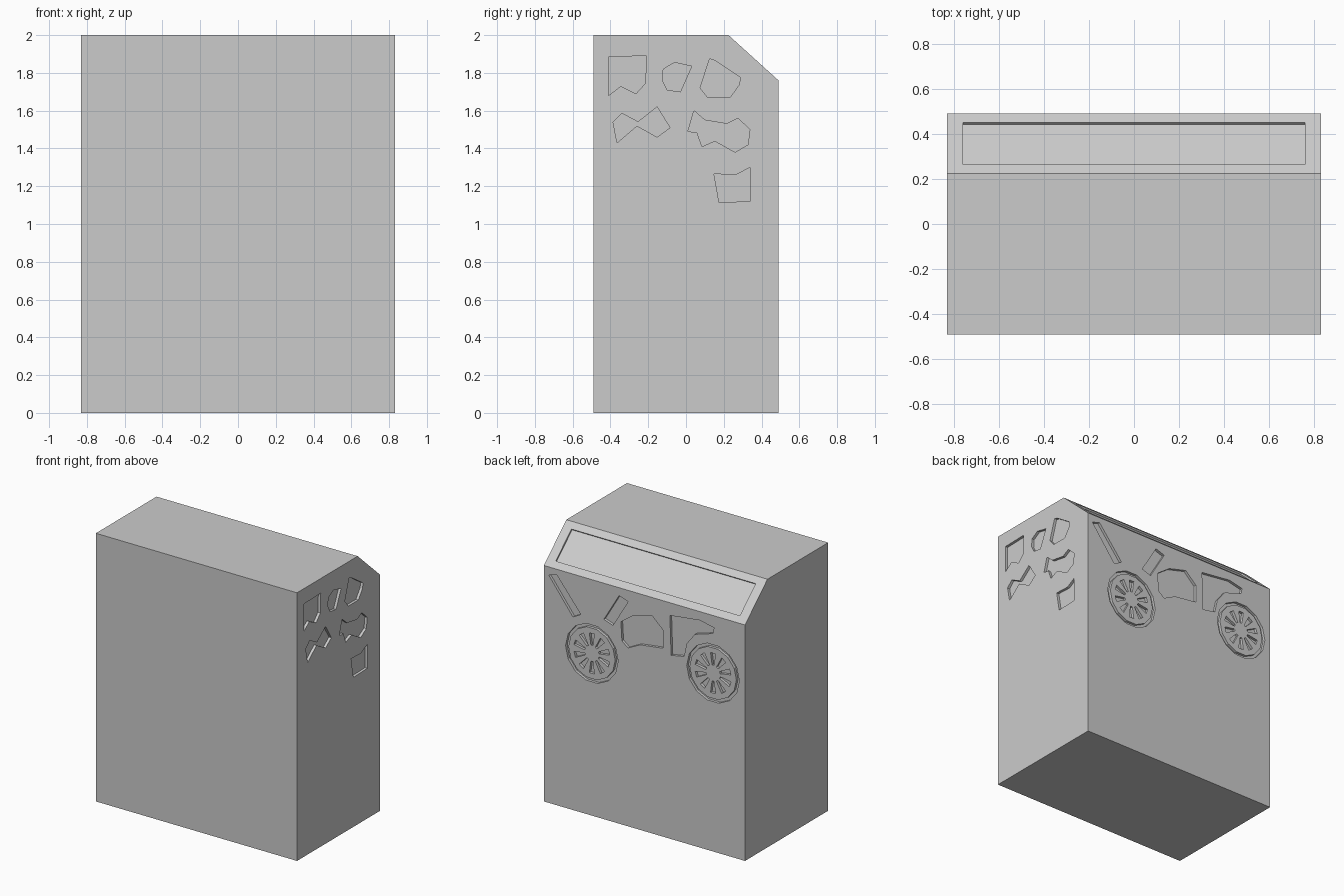
import bpy, bmesh, math
from mathutils import Vector

if "Cube" in bpy.data.objects:
    bpy.data.objects.remove(bpy.data.objects["Cube"])

DEPTH = 0.02
OUT = 0.02


def new_object(name, bm):
    bmesh.ops.recalc_face_normals(bm, faces=bm.faces[:])
    mesh = bpy.data.meshes.new(name)
    bm.to_mesh(mesh)
    bm.free()
    ob = bpy.data.objects.new(name, mesh)
    bpy.context.collection.objects.link(ob)
    return ob


def add_prism(bm, points, direction):
    face = bm.faces.new([bm.verts.new(p) for p in points])
    ext = bmesh.ops.extrude_face_region(bm, geom=[face], use_keep_orig=True)
    verts = [g for g in ext["geom"] if isinstance(g, bmesh.types.BMVert)]
    bmesh.ops.translate(bm, verts=verts, vec=direction)


# Cabinet body: side profile swept across the width
body_bm = bmesh.new()
profile = [(-0.49, 0), (0.49, 0), (0.49, 1.76), (0.225, 2), (-0.49, 2)]
add_prism(body_bm, [(-0.83, y, z) for y, z in profile], (1.66, 0, 0))
body = new_object("cabinet_body", body_bm)

# Irregular engraved patches on the right side (y, z)
side_shapes = [
    [(-.41, 1.885), (-.21, 1.89), (-.215, 1.745), (-.265, 1.69), (-.345, 1.73), (-.41, 1.68)],
    [(-.06, 1.855), (.03, 1.835), (-.03, 1.70), (-.10, 1.71), (-.125, 1.76), (-.12, 1.82)],
    [(.125, 1.875), (.155, 1.865), (.29, 1.775), (.28, 1.735), (.233, 1.67), (.115, 1.67), (.075, 1.72)],
    [(-.386, 1.54), (-.34, 1.586), (-.254, 1.54), (-.153, 1.62), (-.085, 1.51), (-.153, 1.46),
     (-.26, 1.52), (-.365, 1.43)],
    [(.042, 1.60), (.10, 1.55), (.217, 1.53), (.275, 1.56), (.338, 1.50), (.328, 1.42),
     (.26, 1.38), (.153, 1.44), (.085, 1.41), (.058, 1.485), (.01, 1.49)],
    [(.148, 1.265), (.265, 1.26), (.339, 1.30), (.339, 1.12), (.175, 1.115)],
]

# Irregular engraved patches on the back (x, z)
back_shapes = [
    [(.79, 1.70), (.725, 1.72), (.525, 1.475), (.59, 1.44)],
    [(.21, 1.70), (.135, 1.675), (.26, 1.465), (.335, 1.49)],
    [(.194, 1.51), (.087, 1.586), (-.062, 1.625), (-.153, 1.54), (-.153, 1.405), (.037, 1.38),
     (.136, 1.33), (.186, 1.37)],
    [(-.21, 1.665), (-.458, 1.695), (-.574, 1.67), (-.566, 1.625), (-.417, 1.58), (-.35, 1.495),
     (-.326, 1.39), (-.22, 1.37)],
]

cut_bm = bmesh.new()
for shape in side_shapes:
    add_prism(cut_bm, [(0.83 - DEPTH, y, z) for y, z in shape], (DEPTH + OUT, 0, 0))
for shape in back_shapes:
    add_prism(cut_bm, [(x, 0.49 - DEPTH, z) for x, z in shape], (0, DEPTH + OUT, 0))


# Wheel motifs on the back: a ring groove with radial wedges
def polar(cx, cz, r, a, y):
    return (cx + r * math.cos(a), y, cz + r * math.sin(a))


def add_wheel(cx, cz, sides=14, spokes=10):
    y0, y1 = 0.49 - DEPTH, 0.49 + OUT
    rings = []
    for r, y in ((0.217, y0), (0.217, y1), (0.193, y1), (0.193, y0)):
        rings.append([cut_bm.verts.new(polar(cx, cz, r, 2 * math.pi * i / sides, y))
                      for i in range(sides)])
    for k in range(4):
        a, b = rings[k], rings[(k + 1) % 4]
        for i in range(sides):
            j = (i + 1) % sides
            cut_bm.faces.new((a[i], a[j], b[j], b[i]))
    for i in range(spokes):
        a = 2 * math.pi * (i + 0.5) / spokes
        wedge = [polar(cx, cz, r, a + d, y0) for r, d in
                 ((0.06, -0.13), (0.15, -0.14), (0.15, 0.14), (0.06, 0.13))]
        add_prism(cut_bm, wedge, (0, DEPTH + OUT, 0))


add_wheel(0.434, 1.21)
add_wheel(-0.566, 1.33)

# Recessed panel in the sloping top edge
top, bottom = Vector((0, 0.225, 2)), Vector((0, 0.49, 1.76))
normal = Vector((0, 0.24, 0.265)).normalized()
hi = top.lerp(bottom, 0.15) - normal * 0.012
lo = top.lerp(bottom, 0.85) - normal * 0.012
add_prism(cut_bm, [(-0.76, hi.y, hi.z), (0.76, hi.y, hi.z), (0.76, lo.y, lo.z), (-0.76, lo.y, lo.z)],
          normal * 0.03)
cutter = new_object("engraving_cutter", cut_bm)
cutter.hide_render = True

# Carve the engravings and bake the result
mod = body.modifiers.new("engrave", "BOOLEAN")
mod.operation = "DIFFERENCE"
mod.solver = "EXACT"
mod.object = cutter
deps = bpy.context.evaluated_depsgraph_get()
carved = bpy.data.meshes.new_from_object(body.evaluated_get(deps))
body.modifiers.clear()
body.data = carved
bpy.data.objects.remove(cutter)
